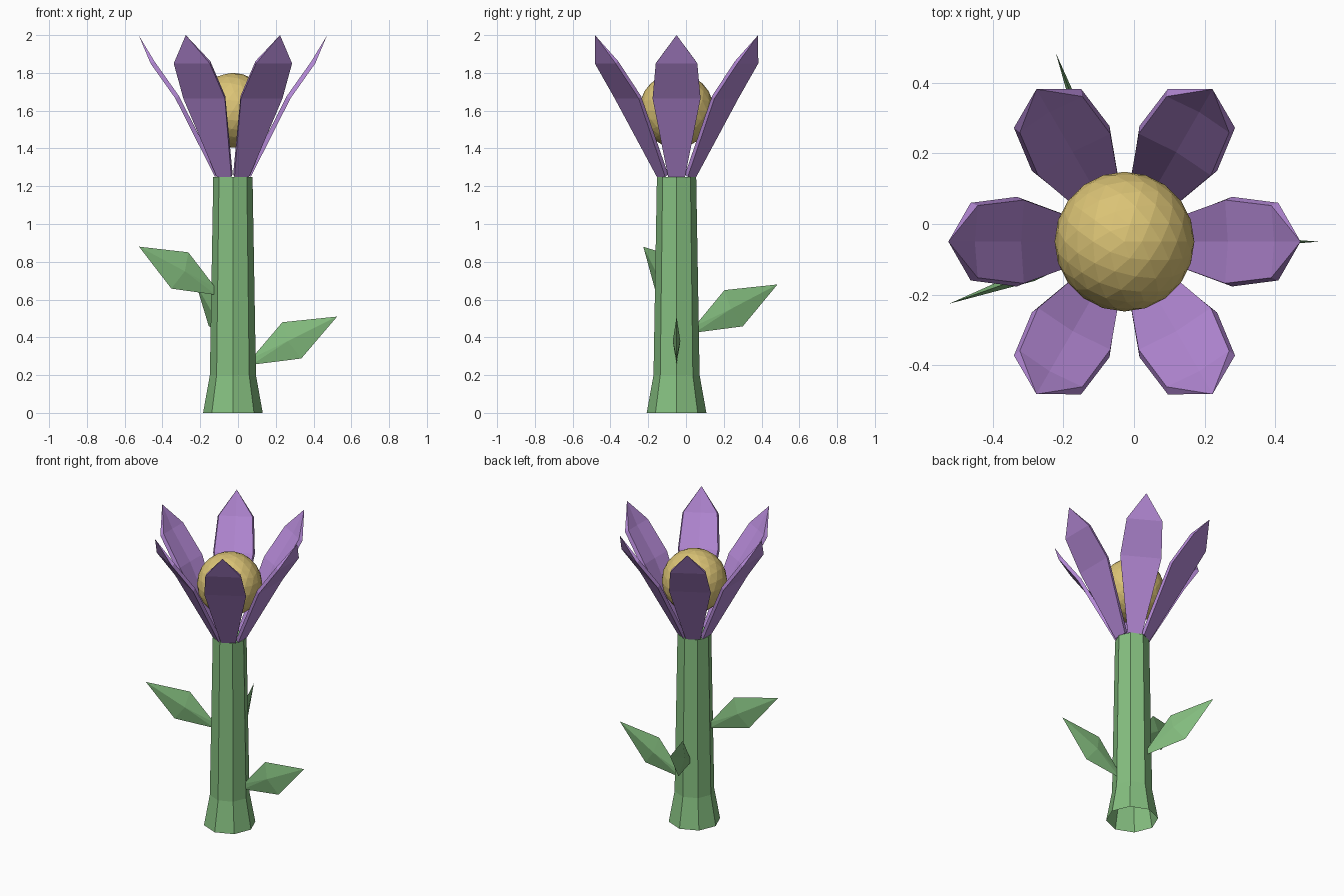
import bpy, bmesh
from math import cos, sin, tau, radians
from mathutils import Matrix, Vector

cube = bpy.data.objects.get("Cube")
if cube:
    bpy.data.objects.remove(cube, do_unlink=True)

AXIS = Vector((-0.027, -0.05, 0))  # vertical axis of the flower


def material(name, color):
    mat = bpy.data.materials.new(name)
    mat.use_nodes = True
    rgba = (*color, 1)
    mat.diffuse_color = rgba
    mat.node_tree.nodes["Principled BSDF"].inputs["Base Color"].default_value = rgba
    return mat


green = material("leaf green", (0.235, 0.52, 0.215))
purple = material("petal purple", (0.45, 0.245, 0.66))
gold = material("pollen gold", (0.71, 0.55, 0.18))


def finish(bm, name, mat, angle=0.0, lift=0.0):
    """Turn a bmesh into an object placed around the flower axis."""
    bmesh.ops.recalc_face_normals(bm, faces=bm.faces)
    bm.transform(Matrix.Translation(AXIS + Vector((0, 0, lift)))
                 @ Matrix.Rotation(angle, 4, "Z"))
    mesh = bpy.data.meshes.new(name)
    bm.to_mesh(mesh)
    bm.free()
    mesh.materials.append(mat)
    obj = bpy.data.objects.new(name, mesh)
    bpy.context.collection.objects.link(obj)
    return obj


def bridge(bm, a, b):
    for i in range(len(a)):
        j = (i + 1) % len(a)
        bm.faces.new((a[i], a[j], b[j], b[i]))


# Octagonal stem with a flared foot, open underneath
def make_stem():
    bm = bmesh.new()
    rings = [[bm.verts.new((r * cos(tau * i / 8), r * sin(tau * i / 8), z))
              for i in range(8)]
             for r, z in ((0.158, 0), (0.122, 0.2), (0.104, 1.25))]
    for a, b in zip(rings, rings[1:]):
        bridge(bm, a, b)
    bm.faces.new(rings[-1])
    finish(bm, "stem", green)


# Petal: flat outer side, slightly cupped inner side, pointed tip
def make_petal(index):
    bm = bmesh.new()
    rings = []
    for r, z, w in ((0.095, 1.25, 0.045), (0.305, 1.665, 0.127), (0.436, 1.85, 0.11)):
        rings.append([bm.verts.new(p) for p in (
            (r, -w, z), (r, w, z),
            (r - 0.02, w * 0.93, z + 0.012),
            (r - 0.012, 0, z + 0.007),
            (r - 0.02, -w * 0.93, z + 0.012))])
    for a, b in zip(rings, rings[1:]):
        bridge(bm, a, b)
    bm.faces.new(rings[0])
    tip = bm.verts.new((0.499, 0, 2.0))
    last = rings[-1]
    for i in range(5):
        bm.faces.new((last[i], last[(i + 1) % 5], tip))
    finish(bm, f"petal_{index + 1}", purple, tau * index / 6)


# Leaf: upright blade with a raised ridge on both sides
def make_leaf(name, angle, lift, scale):
    bm = bmesh.new()
    outline = [bm.verts.new((r * scale, 0, z)) for r, z in (
        (0.1, 0.255), (0.362, 0.288), (0.552, 0.51), (0.262, 0.48), (0.1, 0.29))]
    for side in (-1, 1):
        ridge = bm.verts.new((0.29 * scale, side * 0.02, 0.38))
        for i in range(5):
            bm.faces.new((outline[i], outline[(i + 1) % 5], ridge))
    finish(bm, name, green, radians(angle), lift)


make_stem()
for i in range(6):
    make_petal(i)
make_leaf("left_leaf", 0, 0, 1)
make_leaf("back_leaf", 110, 0.17, 1.03)
make_leaf("right_leaf", 199.5, 0.37, 0.955)

# Faceted pollen ball
ball = bmesh.new()
bmesh.ops.create_icosphere(ball, subdivisions=3, radius=0.198)
finish(ball, "flower_center", gold, 0, 1.602)
